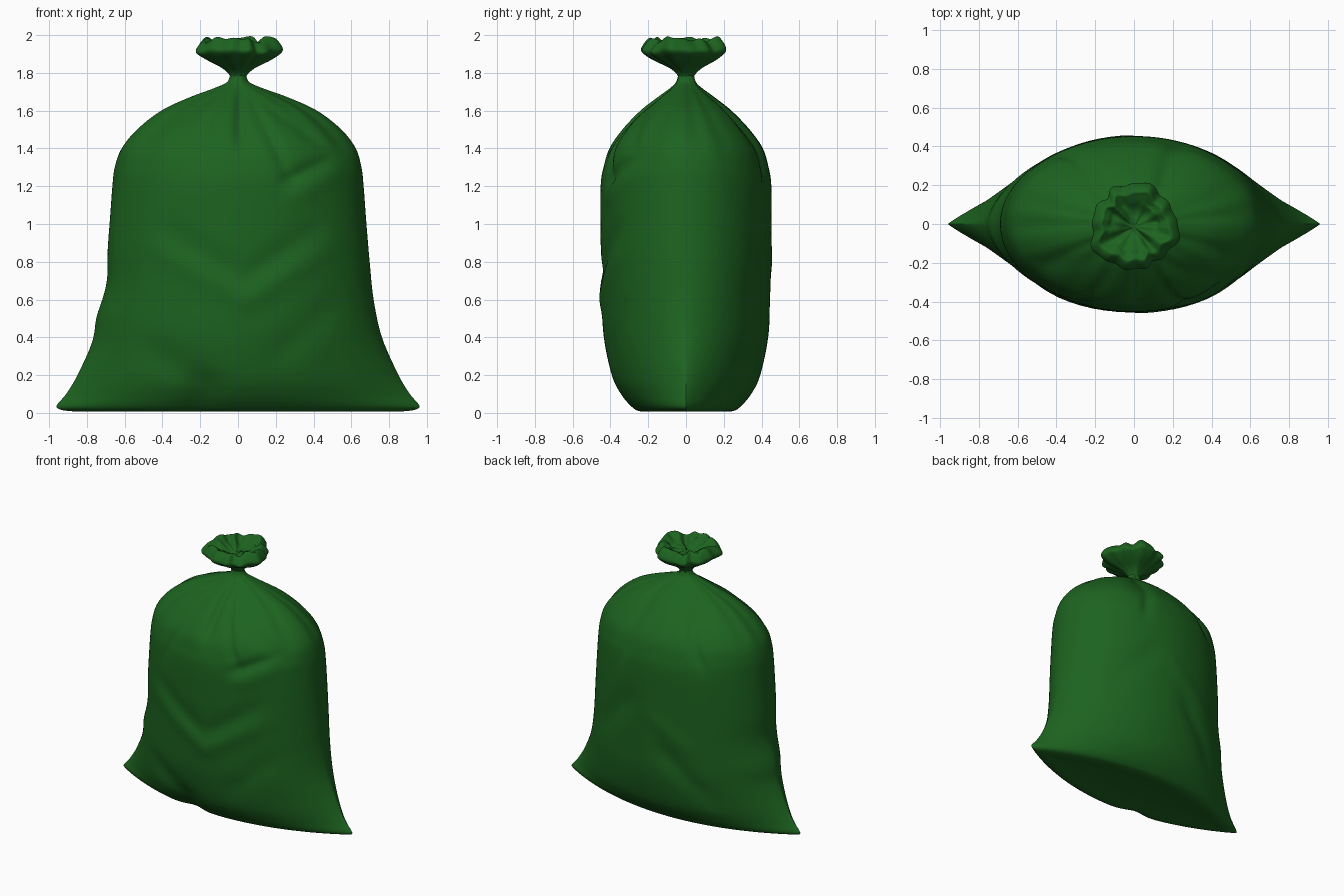
import bpy, math

SEG = 192

mat = bpy.data.materials.new("green_cloth")
mat.diffuse_color = (0.012, 0.125, 0.014, 1)


def smooth_rows(rows, sub):
    """Catmull-Rom interpolation through profile rows."""
    out = []
    for i in range(len(rows) - 1):
        p = [rows[max(0, min(len(rows) - 1, i + j))] for j in (-1, 0, 1, 2)]
        for s in range(sub):
            t = s / sub
            out.append([0.5 * (2 * b + (c - a) * t + (2 * a - 5 * b + 4 * c - d) * t * t
                               + (3 * b - a - 3 * c + d) * t ** 3) for a, b, c, d in zip(*p)])
    out.append(list(rows[-1]))
    return out


def loft(name, rows, point, cap_bottom, cap_top):
    """Skin rings of points; each cap is an optional centre point."""
    verts = [point(r, 2 * math.pi * j / SEG) for r in rows for j in range(SEG)]
    faces = []
    for i in range(len(rows) - 1):
        for j in range(SEG):
            k = (j + 1) % SEG
            faces.append((i * SEG + j, i * SEG + k, (i + 1) * SEG + k, (i + 1) * SEG + j))
    for cap, base, flip in ((cap_bottom, 0, True), (cap_top, (len(rows) - 1) * SEG, False)):
        if cap:
            verts.append(cap)
            for j in range(SEG):
                a, b = base + j, base + (j + 1) % SEG
                faces.append((b, a, len(verts) - 1) if flip else (a, b, len(verts) - 1))
    me = bpy.data.meshes.new(name)
    me.from_pydata(verts, [], faces)
    me.materials.append(mat)
    ob = bpy.data.objects.new(name, me)
    bpy.context.collection.objects.link(ob)
    for p in me.polygons:
        p.use_smooth = True
    return ob


def step(a, b, x):
    t = max(0, min(1, (x - a) / (b - a)))
    return t * t * (3 - 2 * t)


def crease(x, z, x0, z0, x1, z1, depth, width):
    """Soft ridge (positive) or groove (negative) along a line."""
    dx, dz = x1 - x0, z1 - z0
    t = ((x - x0) * dx + (z - z0) * dz) / (dx * dx + dz * dz)
    fade = step(-0.25, 0.25, t) * (1 - step(0.75, 1.25, t))
    d = ((x - x0) * dz - (z - z0) * dx) / math.hypot(dx, dz)
    return depth * fade * math.exp(-(d / width) ** 2)


FRONT = [(-0.5, 0.9, 0.05, 0.6, 0.012, 0.06), (0.02, 0.58, 0.5, 0.88, 0.014, 0.06),
         (-0.4, 0.98, 0.0, 0.72, -0.016, 0.07), (0.05, 0.72, 0.45, 1.0, -0.016, 0.06),
         (0.24, 1.22, 0.52, 1.36, -0.03, 0.04), (0.28, 1.13, 0.55, 1.27, 0.012, 0.05),
         (0.06, 1.68, 0.27, 1.26, -0.022, 0.03), (0.01, 1.68, 0.01, 1.42, -0.025, 0.025),
         (0.12, 1.65, 0.55, 1.34, -0.02, 0.03), (-0.1, 1.65, -0.36, 1.15, -0.012, 0.03),
         (-0.12, 1.68, -0.55, 1.42, -0.015, 0.03), (-0.5, 0.35, -0.1, 0.12, -0.02, 0.08),
         (0.2, 0.3, 0.55, 0.6, -0.015, 0.07)]
BACK = [(-0.15, 1.65, -0.4, 1.25, -0.025, 0.03), (0.12, 1.65, 0.25, 1.2, -0.02, 0.04),
        (0.0, 0.85, -0.35, 0.6, 0.008, 0.06), (-0.1, 0.6, -0.45, 0.25, -0.018, 0.07),
        (0.15, 0.95, 0.5, 0.6, -0.015, 0.08)]


def body_point(row, t):
    z, a, b, k = row
    s, c = math.sin(t), math.cos(t)
    x, y = a * c, b * math.copysign(abs(s) ** k, s)
    # gathers radiating from the neck
    g = step(1.25, 1.65, z) * (0.6 * math.cos(7 * t + 0.8) + 0.4 * math.cos(12 * t + 2) + 0.2 * math.cos(19 * t))
    x, y = x * (1 + 0.03 * g), y * (1 + 0.05 * g)
    # surface wrinkles, fading to nothing at the side seams and base
    amount = s * s * step(0.02, 0.2, z)
    for line in (FRONT if s < 0 else BACK):
        y += math.copysign(1, s) * amount * crease(x, z, *line)
    # tuck in the front bottom edge
    if s < 0:
        y += 0.04 * math.exp(-((x + 0.2) / 0.1) ** 2) * (1 - step(0.05, 0.25, z)) * abs(s)
    # bulge low on the left seam
    x -= 0.015 * math.exp(-((z - 0.5) / 0.08) ** 2) * max(0, -c) ** 4
    x += 0.012 * math.exp(-((z - 0.72) / 0.1) ** 2) * max(0, -c) ** 4
    return x, y, z


# bag body: z, half width, half depth, section sharpness
body = [(0.012, 0.70, 0.17, 1.7), (0.008, 0.87, 0.24, 1.9), (0.03, 0.96, 0.285, 1.9),
        (0.10, 0.91, 0.345, 1.75), (0.20, 0.85, 0.393, 1.55), (0.40, 0.762, 0.435, 1.25),
        (0.60, 0.718, 0.445, 1.1), (0.80, 0.697, 0.45, 1.03), (1.00, 0.68, 0.453, 1),
        (1.20, 0.665, 0.452, 1), (1.30, 0.653, 0.437, 1), (1.40, 0.62, 0.405, 1),
        (1.50, 0.54, 0.333, 1), (1.60, 0.41, 0.237, 1), (1.67, 0.26, 0.15, 1),
        (1.72, 0.125, 0.083, 1), (1.75, 0.06, 0.053, 1), (1.785, 0.043, 0.041, 1)]
loft("bag_body", smooth_rows(body, 6), body_point, (0, 0, 0.014), None)


def ruffle_point(row, t):
    z, r, amp, lift = row
    w = (0.5 * math.cos(5 * t + 0.5) + 0.4 * math.cos(8 * t + 2.1) + 0.3 * math.cos(13 * t + 4)
         + 0.4 * math.cos(3 * t + 1.2))
    h = 0.6 * math.cos(4 * t + 1) + 0.5 * math.cos(7 * t + 3) + 0.4 * math.cos(11 * t)
    # deep notches in the rim
    n = sum(math.exp(-(math.remainder(t - a, 2 * math.pi) / 0.15) ** 2) for a in (2.3, 5.2))
    r *= 1 + amp * (w - 1.6 * n)
    x, y = r * math.cos(t), r * math.sin(t) - 0.015 * step(1.8, 1.92, z)
    # crumple where the cloth folds back inside
    crumple = math.sin(38 * x + 14 * y) * math.cos(34 * y - 10 * x + 1)
    return x, y, z + lift * (h if r > 0.13 else h * r / 0.13 + crumple)


# flared mouth above the tie: z, radius, ripple, lift
mouth = [(1.755, 0.05, 0.05, 0), (1.785, 0.044, 0.06, 0), (1.825, 0.085, 0.06, 0),
         (1.87, 0.17, 0.06, 0), (1.91, 0.222, 0.065, 0.006), (1.945, 0.212, 0.08, 0.01),
         (1.978, 0.18, 0.09, 0.014), (1.968, 0.155, 0.1, 0.014), (1.94, 0.11, 0.08, 0.014),
         (1.92, 0.06, 0.05, 0.014), (1.913, 0.02, 0.0, 0.014)]
loft("gathered_mouth", smooth_rows(mouth, 5), ruffle_point, None, (0, -0.015, 1.913))
